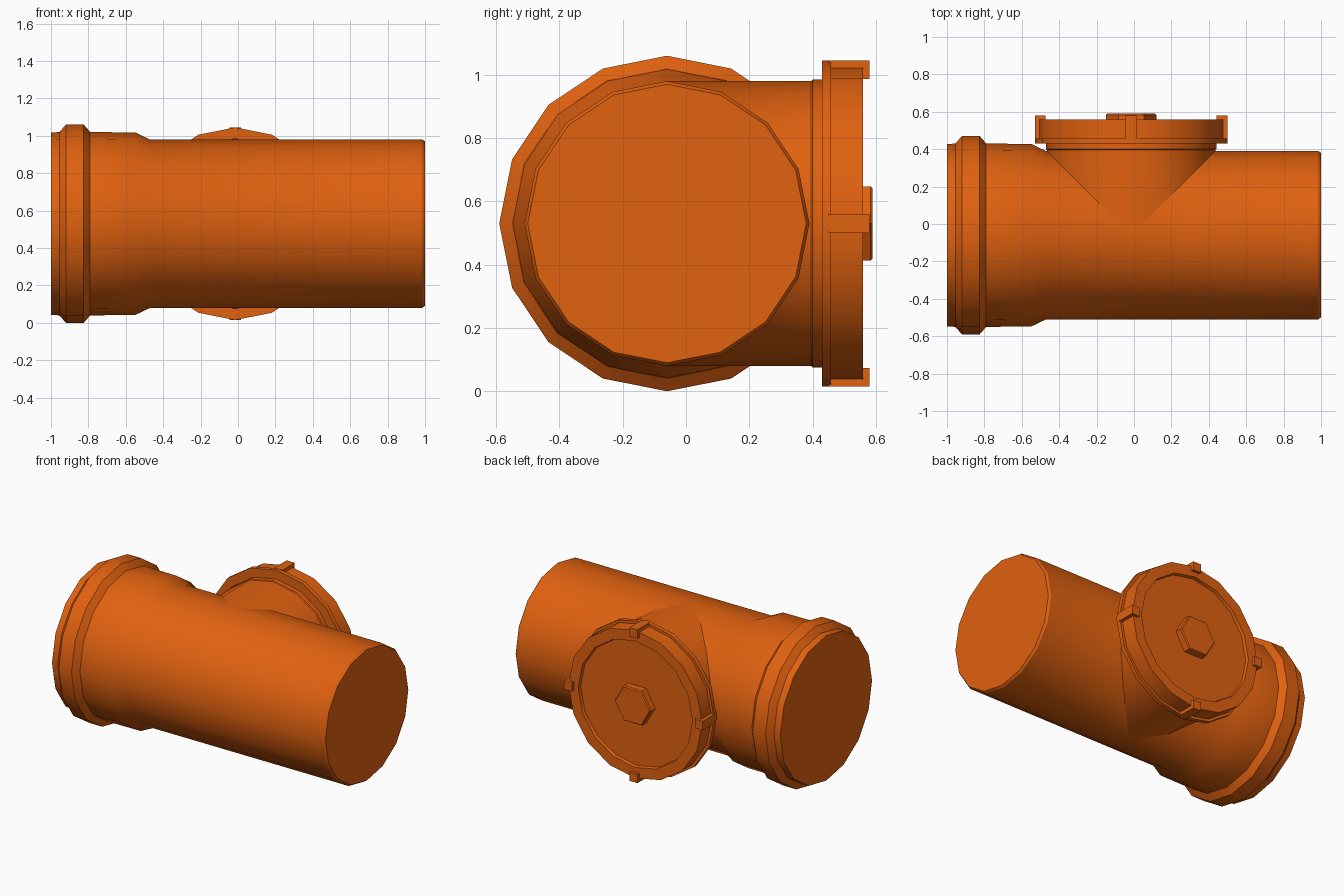
import bpy, bmesh
from math import cos, sin, pi, radians
from mathutils import Vector

if "Cube" in bpy.data.objects:
    bpy.data.objects.remove(bpy.data.objects["Cube"])

CY, CZ = -0.06, 0.53      # main pipe axis
BX = -0.015               # branch axis
R = 0.45

orange = bpy.data.materials.new("orange_plastic")
orange.diffuse_color = (0.75, 0.12, 0.005, 1)
orange.use_nodes = True
orange.node_tree.nodes["Principled BSDF"].inputs["Base Color"].default_value = orange.diffuse_color


def finish(name, bm):
    bmesh.ops.recalc_face_normals(bm, faces=bm.faces)
    me = bpy.data.meshes.new(name)
    bm.to_mesh(me)
    bm.free()
    me.materials.append(orange)
    ob = bpy.data.objects.new(name, me)
    bpy.context.collection.objects.link(ob)
    bpy.ops.object.select_all(action='DESELECT')
    ob.select_set(True)
    bpy.context.view_layer.objects.active = ob
    bpy.ops.object.shade_smooth_by_angle(angle=radians(30))
    return ob


def lathe(name, profile, axis, sides=16, cap_start=True, mitre=False):
    """Sweep (position, radius) pairs round the x or y axis."""
    bm = bmesh.new()
    rings = []
    for i, (p, r) in enumerate(profile):
        ring = []
        for k in range(sides):
            a = 2 * pi * k / sides
            u, w = r * cos(a), r * sin(a)
            q = CY + abs(u) if mitre and i == 0 else p
            co = (q, CY + u, CZ + w) if axis == 'x' else (BX + u, q, CZ + w)
            ring.append(bm.verts.new(co))
        rings.append(ring)
    for a, b in zip(rings, rings[1:]):
        for k in range(sides):
            n = (k + 1) % sides
            bm.faces.new((a[k], a[n], b[n], b[k]))
    if cap_start:
        bm.faces.new(rings[0])
    bm.faces.new(rings[-1])
    return finish(name, bm)


# Main pipe with socket bell at the left and chamfered spigot at the right
lathe("main_pipe", [(-1, 0.487), (-0.955, 0.49), (-0.92, 0.53), (-0.825, 0.53),
                    (-0.79, 0.49), (-0.55, 0.488), (-0.47, R), (0.985, R),
                    (1.0, 0.44)], 'x')

# Side branch, mitred onto the pipe, with a slight collar
lathe("side_branch", [(0, R), (0.395, R), (0.4, 0.455), (0.44, 0.455)], 'y',
      cap_start=False, mitre=True)

# Screw cap with flange and shallow recessed face
lathe("inspection_cap", [(0.43, 0.515), (0.458, 0.515), (0.458, 0.497),
                         (0.56, 0.497), (0.56, 0.425), (0.54, 0.42)], 'y')

# Hexagonal nut
lathe("hex_nut", [(0.535, 0.135), (0.583, 0.135), (0.59, 0.128)], 'y', sides=6)

# Four grip lugs round the cap
for k, side in enumerate(("right", "top", "left", "bottom")):
    a = k * pi / 2
    out, tan = Vector((cos(a), 0, sin(a))), Vector((-sin(a), 0, cos(a)))
    bm = bmesh.new()
    bmesh.ops.create_cube(bm, size=1)
    for v in bm.verts:
        x, y, z = v.co
        v.co = (Vector((BX, 0.515 + y * 0.13, CZ))
                + out * (0.486 + x * 0.058) + tan * z * 0.06)
    finish("grip_lug_" + side, bm)
